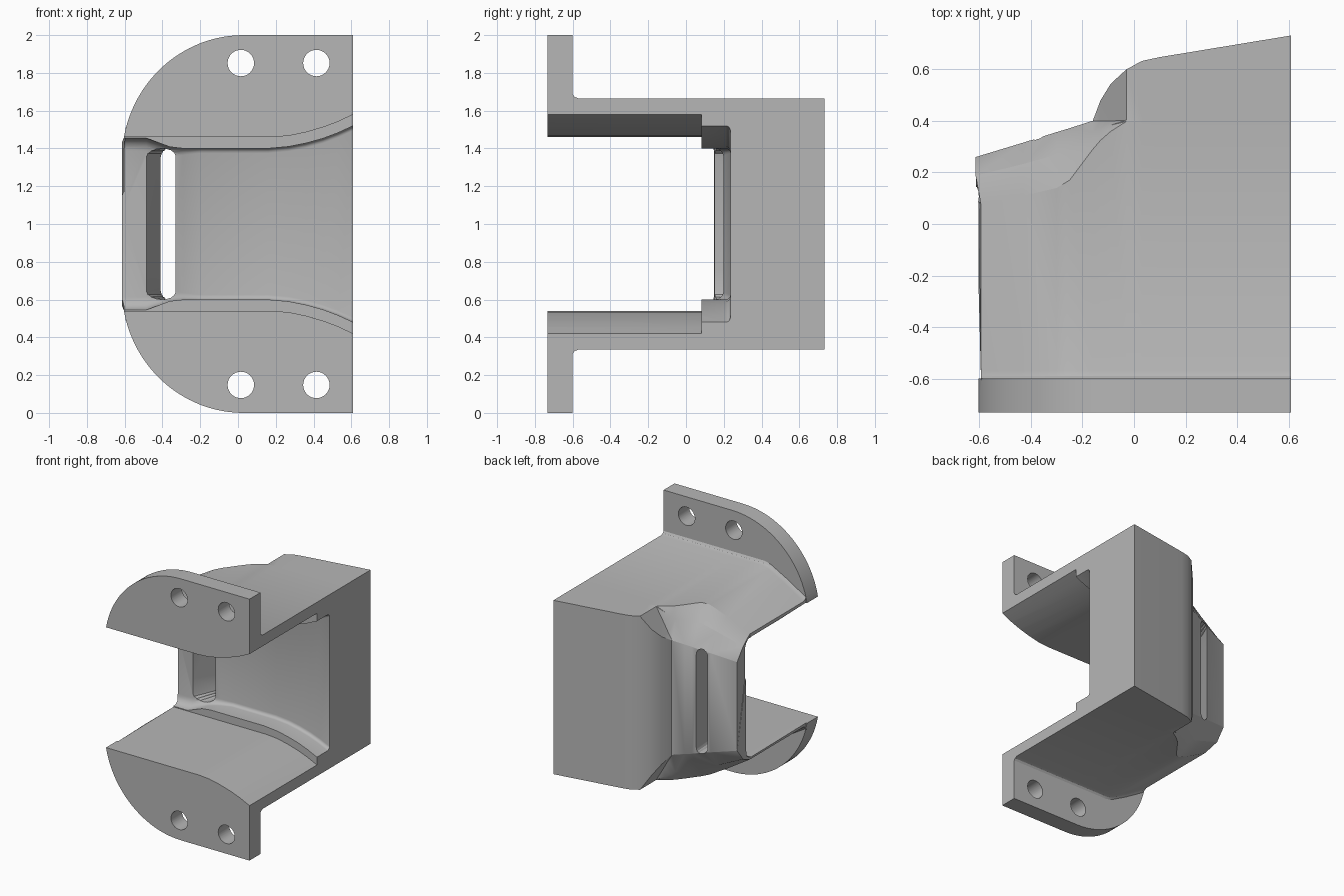
import bpy, bmesh, math

cube = bpy.data.objects.get("Cube")
if cube:
    bpy.data.objects.remove(cube, do_unlink=True)

grey = bpy.data.materials.new("plain grey")
grey.use_nodes = True
COLOUR = (0.47, 0.47, 0.47, 1)
grey.diffuse_color = COLOUR
grey.node_tree.nodes["Principled BSDF"].inputs["Base Color"].default_value = COLOUR


def loft(name, rings):
    """Closed solid skinned through rings with equal point counts."""
    bm = bmesh.new()
    loops = [[bm.verts.new(p) for p in ring] for ring in rings]
    n = len(loops[0])
    for a, b in zip(loops, loops[1:]):
        for i in range(n):
            j = (i + 1) % n
            bm.faces.new((a[i], a[j], b[j], b[i]))
    caps = [bm.faces.new(loops[0]), bm.faces.new(loops[-1][::-1])]
    bmesh.ops.triangulate(bm, faces=[f for f in bm.faces if f not in caps])
    bmesh.ops.recalc_face_normals(bm, faces=bm.faces[:])
    mesh = bpy.data.meshes.new(name)
    bm.to_mesh(mesh)
    bm.free()
    obj = bpy.data.objects.new(name, mesh)
    bpy.context.collection.objects.link(obj)
    mesh.materials.append(grey)
    return obj


def combine(target, tool, operation):
    mod = target.modifiers.new("cut", 'BOOLEAN')
    mod.operation, mod.object, mod.solver = operation, tool, 'EXACT'
    bpy.context.view_layer.objects.active = target
    bpy.ops.object.modifier_apply(modifier=mod.name)
    bpy.data.objects.remove(tool, do_unlink=True)


def mirrored(x, half):
    """Ring at x from (y, height above the middle) points, mirrored about z = 1."""
    return ([(x, y, 1 + h) for y, h in half]
            + [(x, y, 1 - h) for y, h in reversed(half)])


# Housing: x, roof height, roof end y, shoulder y, shoulder height, back y
stations = [
    (-0.595, 0.48, 0.08, 0.26, 0.34, 0.26),
    (-0.43, 0.58, 0.11, 0.315, 0.38, 0.316),
    (-0.30, 0.65, 0.14, 0.356, 0.41, 0.357),
    (-0.25, 0.665, 0.17, 0.371, 0.42, 0.372),
    (-0.16, 0.665, 0.29, 0.399, 0.44, 0.401),
    (-0.13, 0.665, 0.325, 0.40, 0.49, 0.48),
    (-0.09, 0.665, 0.36, 0.40, 0.56, 0.545),
    (-0.03, 0.665, 0.398, 0.403, 0.664, 0.60),
    (0.03, 0.665, 0.40, 0.41, 0.665, 0.633),
    (0.10, 0.665, 0.40, 0.41, 0.665, 0.648),
    (0.61, 0.665, 0.40, 0.41, 0.665, 0.732)]
rings = []
for x, h, y1, y2, h2, y3 in stations:
    mid = ((y1 + y2) / 2 + 0.1 * (y2 - y1), (h + h2) / 2 + 0.15 * (h - h2))
    ring = mirrored(x, [(-0.605, h + 0.03), (-0.591, h + 0.009), (-0.57, h),
                        (y1, h), mid, (y2, h2), (y3, h2 - 0.002 * (h2 < 0.6))])
    if x == stations[0][0]:
        ring = [(px - 0.02 * (py > 0.1), py, pz) for px, py, pz in ring]
    rings.append(ring)
bracket = loft("bracket", rings)

# Mounting flange with rounded left corners
arc = [(0.03 - 0.645 * math.sin(t), 0.66 * math.cos(t))
       for t in (math.radians(79.5) * i / 24 for i in range(25))]
outline = [(0.61, 2)] + [(x, 1.34 + z) for x, z in arc]
outline += [(x, 2 - z) for x, z in reversed(outline)]
flange = loft("flange", [[(x, y, z) for x, z in outline] for y in (-0.732, -0.60)])
combine(bracket, flange, 'UNION')

# Main channel, flaring towards the model's left
channel = [(-0.8, 0.46), (0.18, 0.46), (0.27, 0.467), (0.36, 0.486),
           (0.45, 0.512), (0.53, 0.542), (0.61, 0.58), (0.7, 0.622)]
combine(bracket, loft("channel_cutter", [
    mirrored(x, [(-0.9, h), (0.083, h)]) for x, h in channel]), 'DIFFERENCE')

# Deeper recess: x, half height, back y, corner radius
recess = [(-0.8, 0.455, 0.145, 0.07), (-0.485, 0.455, 0.15, 0.07),
          (-0.42, 0.43, 0.17, 0.06), (-0.36, 0.408, 0.19, 0.05),
          (-0.29, 0.40, 0.208, 0.035), (-0.2, 0.40, 0.235, 0.025),
          (0.16, 0.40, 0.235, 0.025), (0.27, 0.41, 0.235, 0.025),
          (0.36, 0.428, 0.235, 0.025), (0.45, 0.453, 0.235, 0.025),
          (0.53, 0.483, 0.235, 0.025), (0.61, 0.52, 0.235, 0.025),
          (0.7, 0.56, 0.235, 0.025)]
rings = []
for x, h, y, r in recess:
    corner = [(y - r + r * math.sin(t), h - r + r * math.cos(t))
              for t in (math.pi / 8 * i for i in range(5))]
    rings.append(mirrored(x, [(0, h)] + corner))
combine(bracket, loft("recess_cutter", rings), 'DIFFERENCE')


# Tall slot through the slanted back wall, its outer side angled
def slot_ring(y, left, right):
    mid, r = (left + right) / 2, (right - left) / 2
    ring = []
    for i in range(18):
        t = math.pi * (i % 9) / 8 + math.pi * (i // 9)
        z = 1.355 if i < 9 else 0.645
        ring.append((mid + r * math.cos(t), y, z + 0.045 * math.sin(t)))
    return ring


combine(bracket, loft("slot_cutter", [slot_ring(0.1, -0.507, -0.33),
                                      slot_ring(0.4, -0.375, -0.33)]), 'DIFFERENCE')

# Bolt holes
for x in (0.015, 0.415):
    for z in (0.148, 1.852):
        circle = [(x + 0.07 * math.cos(t), z + 0.07 * math.sin(t))
                  for t in (math.tau * i / 32 for i in range(32))]
        combine(bracket, loft("hole_cutter", [
            [(px, y, pz) for px, pz in circle] for y in (-0.8, -0.5)]), 'DIFFERENCE')

bpy.ops.object.select_all(action='DESELECT')
bracket.select_set(True)
bpy.context.view_layer.objects.active = bracket
bpy.ops.object.shade_smooth_by_angle(angle=math.radians(28))
